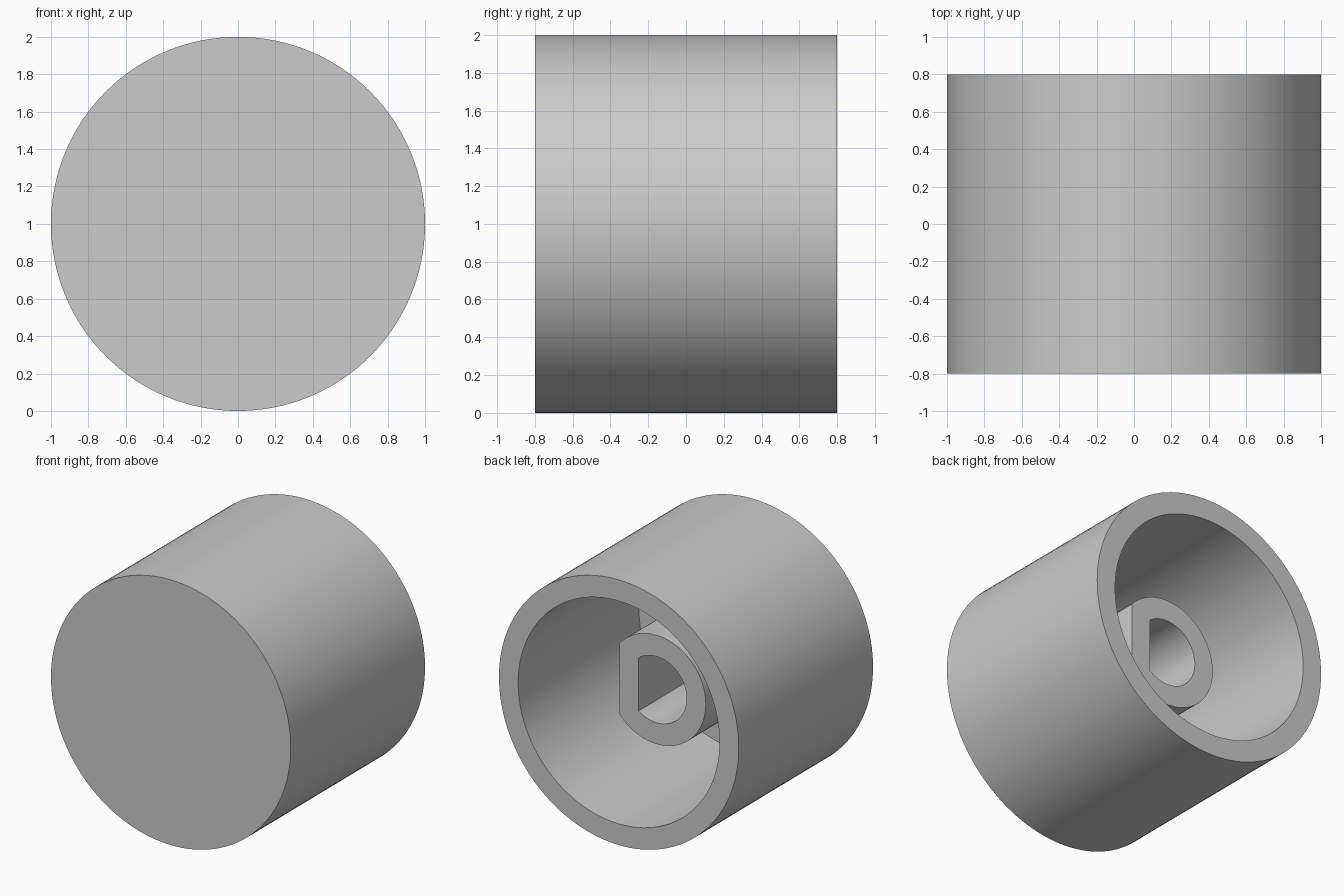
import bpy
import bmesh
from math import acos, cos, sin, pi, radians

cube = bpy.data.objects.get("Cube")
if cube:
    bpy.data.objects.remove(cube, do_unlink=True)

grey = bpy.data.materials.new("plain_grey")
grey.use_nodes = True
grey.diffuse_color = (0.6, 0.6, 0.6, 1)
grey.node_tree.nodes["Principled BSDF"].inputs["Base Color"].default_value = (0.6, 0.6, 0.6, 1)

SEGMENTS = 128
AXIS_Z = 1.0


def circle(radius, y):
    """Full round section across the knob axis."""
    angles = [2 * pi * i / SEGMENTS for i in range(SEGMENTS)]
    return [(radius * cos(a), y, AXIS_Z + radius * sin(a)) for a in angles]


def d_section(radius, flat, y):
    """Round section cut by a flat on the +x side."""
    start = acos(flat / radius)
    sweep = 2 * (pi - start)
    angles = [start + sweep * i / (SEGMENTS - 1) for i in range(SEGMENTS)]
    return [(radius * cos(a), y, AXIS_Z + radius * sin(a)) for a in angles]


def loft(name, sections, closed):
    """Skin the sections in order; cap the ends, or join last to first."""
    bm = bmesh.new()
    rings = [[bm.verts.new(p) for p in s] for s in sections]
    pairs = list(zip(rings, rings[1:]))
    if closed:
        pairs.append((rings[-1], rings[0]))
    else:
        bm.faces.new(rings[0])
        bm.faces.new(rings[-1])
    for a, b in pairs:
        for i in range(SEGMENTS):
            j = (i + 1) % SEGMENTS
            bm.faces.new((a[i], a[j], b[j], b[i]))
    bmesh.ops.recalc_face_normals(bm, faces=bm.faces)
    mesh = bpy.data.meshes.new(name)
    bm.to_mesh(mesh)
    bm.free()
    mesh.materials.append(grey)
    obj = bpy.data.objects.new(name, mesh)
    bpy.context.collection.objects.link(obj)
    bpy.ops.object.select_all(action="DESELECT")
    obj.select_set(True)
    bpy.context.view_layer.objects.active = obj
    bpy.ops.object.shade_smooth_by_angle(angle=radians(30))
    return obj


# Hollow cup: closed front face, open back
FLOOR = -0.64
loft("knob_shell", [circle(1, -0.8), circle(1, 0.8),
                    circle(0.84, 0.8), circle(0.84, FLOOR)], closed=False)

# D-shaped shaft socket, rooted in the cup floor
ROOT, END = FLOOR - 0.06, 0.35
loft("shaft_socket", [d_section(0.41, 0.31, ROOT), d_section(0.41, 0.31, END),
                      d_section(0.25, 0.15, END), d_section(0.25, 0.15, ROOT)], closed=True)
